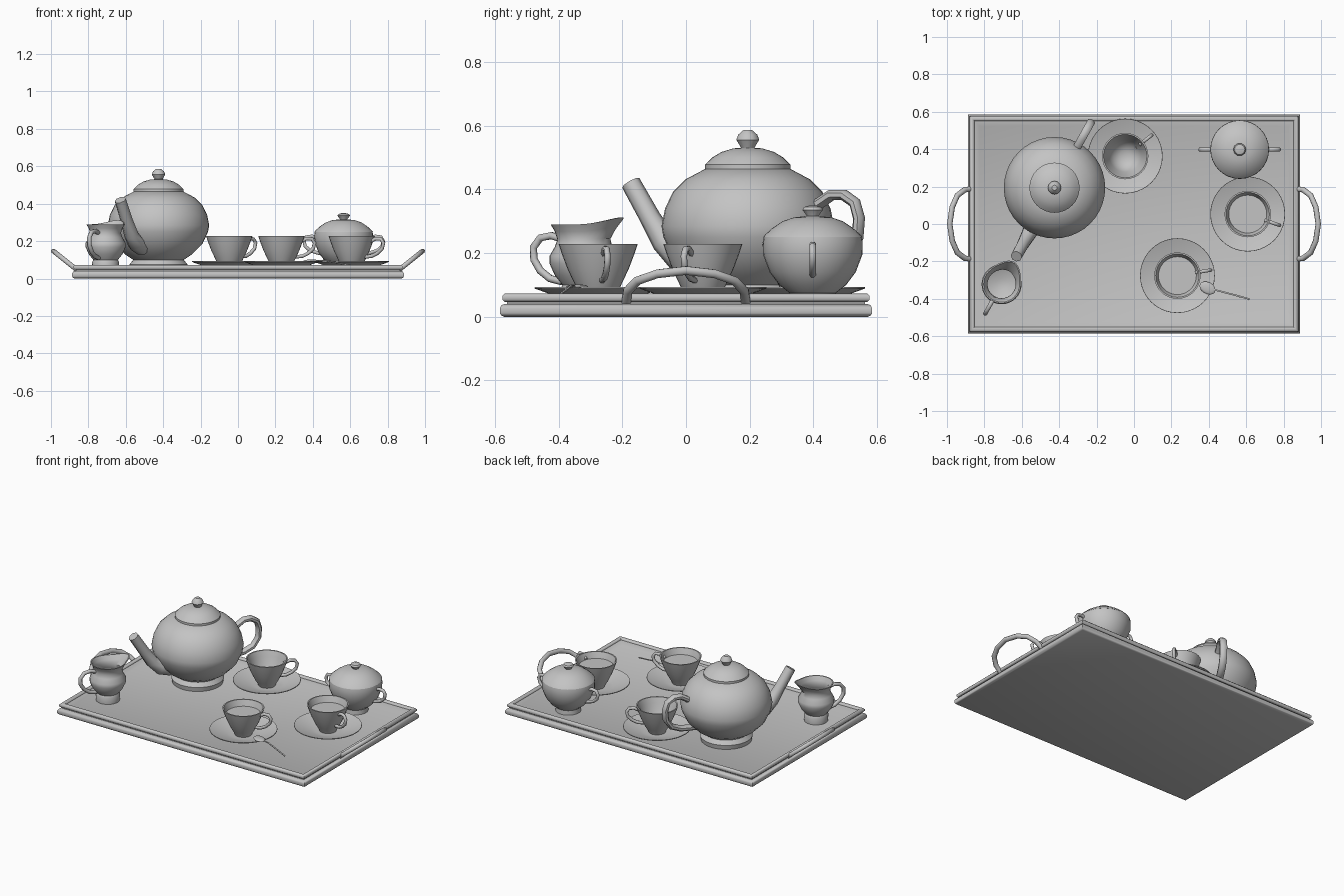
import bpy, bmesh, math
from mathutils import Vector

if "Cube" in bpy.data.objects:
    bpy.data.objects.remove(bpy.data.objects["Cube"])

grey = bpy.data.materials.new("silver_grey")
grey.diffuse_color = (0.55, 0.55, 0.55, 1)
grey.use_nodes = True
grey.node_tree.nodes["Principled BSDF"].inputs["Base Color"].default_value = grey.diffuse_color


def finish(name, bm, angle=40):
    bmesh.ops.recalc_face_normals(bm, faces=bm.faces)
    me = bpy.data.meshes.new(name)
    bm.to_mesh(me)
    bm.free()
    me.materials.append(grey)
    ob = bpy.data.objects.new(name, me)
    bpy.context.collection.objects.link(ob)
    bpy.ops.object.select_all(action='DESELECT')
    ob.select_set(True)
    bpy.context.view_layer.objects.active = ob
    bpy.ops.object.shade_smooth_by_angle(angle=math.radians(angle))
    return ob


def skin(bm, rings, loop=False, caps=True):
    """Join rings of vertices with quads."""
    n = len(rings[0])
    pairs = list(zip(rings, rings[1:])) + ([(rings[-1], rings[0])] if loop else [])
    for a, b in pairs:
        for i in range(n):
            j = (i + 1) % n
            bm.faces.new((a[i], a[j], b[j], b[i]))
    if caps and not loop:
        bm.faces.new(rings[0])
        bm.faces.new(rings[-1])


def lathe(name, centre, profile, segs=32, shape=None):
    """Turn an (r, z) profile around a vertical axis."""
    bm = bmesh.new()
    rings = []
    for r, z in profile:
        ring = []
        for i in range(segs):
            a = 2 * math.pi * i / segs
            p = Vector((r * math.cos(a), r * math.sin(a), z))
            if shape:
                p = shape(p)
            ring.append(bm.verts.new(p + Vector((*centre, 0))))
        rings.append(ring)
    skin(bm, rings)
    return finish(name, bm)


def sweep(name, path, side, w, t, n=8):
    """Tube along a planar path; side is the plane normal, w/t are half sizes."""
    bm = bmesh.new()
    pts = [Vector(p) for p in path]
    side = Vector(side).normalized()
    rings = []
    for k, p in enumerate(pts):
        tan = (pts[min(k + 1, len(pts) - 1)] - pts[max(k - 1, 0)]).normalized()
        nor = side.cross(tan).normalized()
        f = t[k] / t[0] if isinstance(t, list) else 1
        tk = t[k] if isinstance(t, list) else t
        rings.append([bm.verts.new(p + side * (w * f * math.cos(2 * math.pi * (i + .5) / n))
                                   + nor * (tk * math.sin(2 * math.pi * (i + .5) / n)))
                      for i in range(n)])
    skin(bm, rings)
    return finish(name, bm, 50)


def radial(name, centre, direction, rz, w, t, n=8):
    """Sweep an (r, z) path standing upright in one direction from a centre."""
    d = Vector((*direction, 0)).normalized()
    path = [(centre[0] + d.x * r, centre[1] + d.y * r, z) for r, z in rz]
    return sweep(name, path, (-d.y, d.x, 0), w, t, n)


def rect_loft(name, steps, loop=False):
    """Stack rectangles given as (half x, half y, z)."""
    bm = bmesh.new()
    rings = [[bm.verts.new((sx * hx, sy * hy, z))
              for sx, sy in ((-1, -1), (1, -1), (1, 1), (-1, 1))] for hx, hy, z in steps]
    skin(bm, rings, loop)
    return finish(name, bm, 50)


# Tray: rounded base, raised floor with sloped border, rounded rim
X, Y = .887, .585
base = [(-.014, 0), (-.005, .004), (0, .012), (0, .027), (-.005, .036), (-.014, .04)]
rect_loft("tray_base", [(X + o, Y + o, z) for o, z in base])
floor = [(.865, .563, .038), (.865, .563, .062), (.855, .553, .062), (.825, .523, .047)]
rect_loft("tray_floor", floor)
rim = [(.866 + .014 * math.cos(a), .564 + .014 * math.cos(a), .06 + .014 * math.sin(a))
       for a in (math.pi * (i + .5) / 4 for i in range(8))]
rect_loft("tray_rim", rim, True)

# Tray handles, tilted upwards on both ends
arc = [(.862, .188), (.905, .183), (.945, .152), (.972, .09), (.985, 0)]
arc += [(x, -y) for x, y in arc[-2::-1]]
for s, label in ((1, "right"), (-1, "left")):
    sweep("tray_handle_" + label, [(s * x, y, .047 + (x - .862) * .8) for x, y in arc],
          (-.8 * s, 0, 1), .014, .0155)

# Teapot
pot, out = (-.425, .194), (.486, .874)
lathe("teapot_body", pot, [(.15, .047), (.155, .075), (.135, .1), (.18, .13), (.235, .185),
      (.265, .25), (.271, .285), (.26, .34), (.235, .392), (.195, .432), (.133, .465)], 40)
lathe("teapot_lid", pot, [(.134, .46), (.134, .478), (.112, .5), (.082, .518), (.045, .529),
      (.02, .531)])
lathe("teapot_knob", pot, [(.02, .528), (.024, .536), (.036, .556), (.03, .572), (.014, .586)], 12)
radial("teapot_spout", pot, (-.486, -.874),
       [(.18, .175), (.25, .19), (.3, .235), (.35, .31), (.42, .42)],
       .052, [.052, .046, .039, .033, .031])
radial("teapot_handle", pot, out, [(.2, .33), (.255, .355), (.3, .382), (.345, .383), (.385, .358),
       (.4, .31), (.395, .25), (.36, .2), (.3, .175), (.2, .165)], .023, .018)

# Sugar bowl with two handles
bowl = (.565, .398)
lathe("sugar_bowl", bowl, [(.075, .047), (.073, .075), (.105, .1), (.135, .14), (.156, .195),
      (.157, .235), (.154, .252)])
lathe("sugar_lid", bowl, [(.156, .25), (.15, .258), (.125, .28), (.095, .3), (.06, .312), (.015, .317)])
lathe("sugar_knob", bowl, [(.018, .312), (.02, .318), (.034, .336), (.028, .345), (.01, .35)], 10)
for s, label in ((1, "right"), (-1, "left")):
    radial("sugar_handle_" + label, bowl, (s, 0), [(.135, .215), (.17, .226), (.2, .222), (.212, .2),
           (.205, .172), (.18, .15), (.15, .14), (.11, .13)], .011, .01)

# Cream jug with a pulled-out pouring lip
jug, lip = (-.708, -.322), Vector((.486, .874, 0))


def pour(p):
    k = max(0, (p.z - .235) / .055)
    f = max(0, p.to_2d().normalized().dot(lip.to_2d())) ** 4
    return p + (lip * .035 + Vector((0, 0, .022))) * k * f


lathe("cream_jug", jug, [(.07, .047), (.072, .088), (.066, .1), (.09, .13), (.107, .168),
      (.107, .19), (.09, .22), (.082, .243), (.09, .268), (.103, .29), (.096, .29), (.082, .265),
      (.075, .243), (.085, .215), (.098, .185), (.08, .12), (.03, .1)], 32, pour)
radial("cream_jug_handle", jug, tuple(-lip.to_2d()), [(.08, .245), (.115, .255), (.155, .248),
       (.18, .218), (.178, .18), (.155, .145), (.12, .12), (.075, .11)], .012, .012)

# Cups, saucers and tea
cup = [(.05, .058), (.055, .07), (.07, .095), (.096, .15), (.115, .2), (.124, .228), (.116, .228),
       (.103, .195), (.085, .14), (.062, .1), (.03, .085), (.008, .082)]
saucer = [(.07, .048), (.1, .053), (.2, .089), (.199, .093), (.1, .061), (.07, .058)]
sets = [("back", (-.047, .363), (.145, .115), False), ("right", (.608, .053), (.17, -.06), True),
        ("front", (.232, -.276), (.18, .03), True)]
for label, c, d, full in sets:
    lathe("cup_" + label, c, cup)
    lathe("saucer_" + label, c, saucer, 40)
    if full:
        lathe("tea_" + label, c, [(.1, .183), (.102, .19)])
    radial("cup_handle_" + label, c, d, [(.1, .195), (.135, .213), (.165, .212), (.18, .19),
           (.172, .16), (.145, .135), (.115, .12), (.075, .115)], .01, .01)

# Spoon resting on the front saucer
bm = bmesh.new()
bmesh.ops.create_uvsphere(bm, u_segments=16, v_segments=8, radius=1)
for v in bm.verts:
    v.co = Vector((v.co.x * .043 + .393, v.co.y * .033 + -.342 - v.co.x * .011, v.co.z * .008 + .094))
finish("spoon_bowl", bm)
sweep("spoon_handle", [(.42, -.349, .095), (.47, -.362, .097), (.54, -.38, .082), (.618, -.402, .066)],
      (.058, .225, 0), .005, .004, 6)
